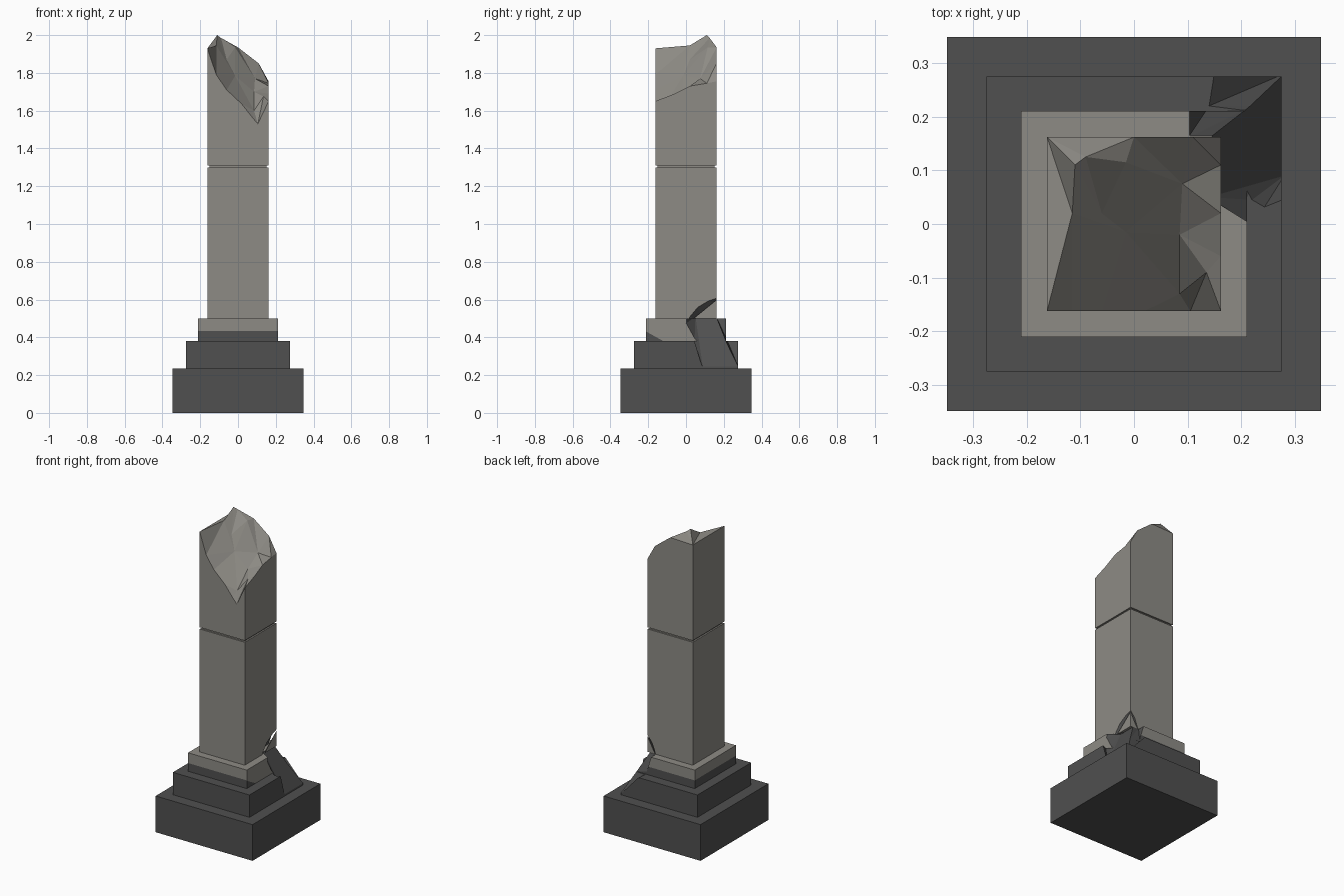
import bpy, bmesh
from mathutils import Vector
from mathutils.geometry import delaunay_2d_cdt

if "Cube" in bpy.data.objects:
    bpy.data.objects.remove(bpy.data.objects["Cube"])


def material(name, rgb):
    m = bpy.data.materials.new(name)
    m.diffuse_color = (*rgb, 1)
    m.use_nodes = True
    m.node_tree.nodes["Principled BSDF"].inputs["Base Color"].default_value = m.diffuse_color
    return m


LIGHT = material("light_stone", (0.27, 0.26, 0.235))
DARK = material("dark_stone", (0.08, 0.08, 0.08))


def add(name, bm, *mats):
    bmesh.ops.recalc_face_normals(bm, faces=bm.faces[:])
    me = bpy.data.meshes.new(name)
    bm.to_mesh(me)
    bm.free()
    ob = bpy.data.objects.new(name, me)
    bpy.context.collection.objects.link(ob)
    for m in mats:
        me.materials.append(m)
    return ob


def block(name, half, z0, z1, *mats):
    bm = bmesh.new()
    bmesh.ops.create_cube(bm, size=1)
    for v in bm.verts:
        v.co = (v.co.x * 2 * half, v.co.y * 2 * half, z0 if v.co.z < 0 else z1)
    return add(name, bm, *mats)


def hull(name, pts):
    bm = bmesh.new()
    for p in pts:
        bm.verts.new(p)
    res = bmesh.ops.convex_hull(bm, input=bm.verts[:])
    junk = {v for v in res["geom_interior"] if isinstance(v, bmesh.types.BMVert)}
    bmesh.ops.delete(bm, geom=list(junk), context='VERTS')
    ob = add(name, bm, DARK)
    ob.hide_render = True
    return ob


def carve(ob, cutters):
    bpy.context.view_layer.objects.active = ob
    for c in cutters:
        mod = ob.modifiers.new("chip", 'BOOLEAN')
        mod.operation, mod.solver, mod.object = 'DIFFERENCE', 'EXACT', c
        bpy.ops.object.modifier_apply(modifier=mod.name)


def squared(n):
    return max(abs(n.x), abs(n.y), abs(n.z)) > 0.999


# Stepped base and shaft
block("base_slab", 0.348, 0, 0.235, DARK)
step = block("middle_step", 0.275, 0.235, 0.38, DARK)
plinth = block("plinth", 0.211, 0.38, 0.50, LIGHT, DARK)
shaft = block("lower_shaft", 0.162, 0.50, 1.298, LIGHT, DARK)
block("joint_core", 0.152, 1.29, 1.32, LIGHT)

# Broken back right corner: one bite from the shaft, two from the steps
shaft_bite = hull("shaft_bite", [
    (.17, .17, .62), (.17, .11, .60), (.17, .06, .57), (.17, .01, .51), (.17, .01, .49),
    (.10, .17, .49), (.13, .17, .57), (.11, .08, .49)])
back_bite = hull("back_bite", [
    (.10, .16, .51), (.10, .22, .51), (.14, .22, .38), (.145, .28, .385), (.28, .28, .237),
    (.22, .22, .36), (.14, .16, .51), (.28, .28, .51)])
right_bite = hull("right_bite", [
    (.14, .05, .51), (.22, .0, .51), (.22, -.005, .47), (.22, .045, .38), (.28, .045, .385),
    (.28, .09, .237), (.28, .28, .237), (.22, .22, .36), (.14, .16, .51), (.28, .28, .51),
    (.28, .04, .51)])
carve(shaft, [shaft_bite])
carve(step, [back_bite, right_bite])
carve(plinth, [back_bite, right_bite])
for c in (shaft_bite, back_bite, right_bite):
    bpy.data.objects.remove(c)

# Dark broken faces on the shaft
for f in shaft.data.polygons:
    f.material_index = 0 if squared(f.normal) else 1

# Plinth: dark lower band, ending in a slanted patch on the right side
slant_at, slant_n = Vector((0, -.12, .38)), Vector((0, .05, .09)).normalized()
bm = bmesh.new()
bm.from_mesh(plinth.data)
for co, no in (((0, 0, .433), (0, 0, 1)), (slant_at, slant_n)):
    bmesh.ops.bisect_plane(bm, geom=bm.verts[:] + bm.edges[:] + bm.faces[:],
                           plane_co=co, plane_no=no)
for f in bm.faces:
    c = f.calc_center_median()
    right_light = f.normal.x > 0.99 and (c - slant_at).dot(slant_n) > 0
    light = squared(f.normal) and (c.z > .433 or right_light)
    f.material_index = 0 if light else 1
bm.to_mesh(plinth.data)
bm.free()

# Upper shaft: jagged top outline on each side, plus points on the fracture
h, z0 = 0.162, 1.309
front = [(-h, 1.93), (-.115, 1.79), (-.06, 1.71), (.02, 1.635), (.075, 1.565), (.105, 1.53), (h, 1.65)]
right = [(-h, 1.65), (-.06, 1.69), (.02, 1.73), (.11, 1.745), (h, 1.755)]
back = [(h, 1.755), (.11, 1.85), (.0, 1.935), (-h, 1.93)]
left = [(h, 1.93), (-h, 1.93)]
chains = [[(x, -h, z) for x, z in front], [(h, y, z) for y, z in right],
          [(x, h, z) for x, z in back], [(-h, y, z) for y, z in left]]
inner = [(-.11, .11, 2.0), (-.09, .125, 1.985), (-.115, .02, 1.945), (-.06, .02, 1.87),
         (-.015, .115, 1.935), (-.015, -.015, 1.785), (.09, .075, 1.77), (.085, -.02, 1.70),
         (.135, -.09, 1.675), (.085, -.13, 1.60)]
rim = [p for ch in chains for p in ch[:-1]]
pts = rim + inner
bm = bmesh.new()
top = [bm.verts.new(p) for p in pts]
res = delaunay_2d_cdt([Vector(p[:2]) for p in pts], [], [], 0, 1e-6)
for f in res[2]:
    bm.faces.new([top[res[3][i][0]] for i in f])
corners = [bm.verts.new(ch[0][:2] + (z0,)) for ch in chains]
start = 0
for i, ch in enumerate(chains):
    run = [top[(start + k) % len(rim)] for k in range(len(ch))]
    bm.faces.new([corners[i], corners[(i + 1) % 4]] + run[::-1])
    start += len(ch) - 1
bm.faces.new(corners)
add("broken_upper_shaft", bm, LIGHT)
